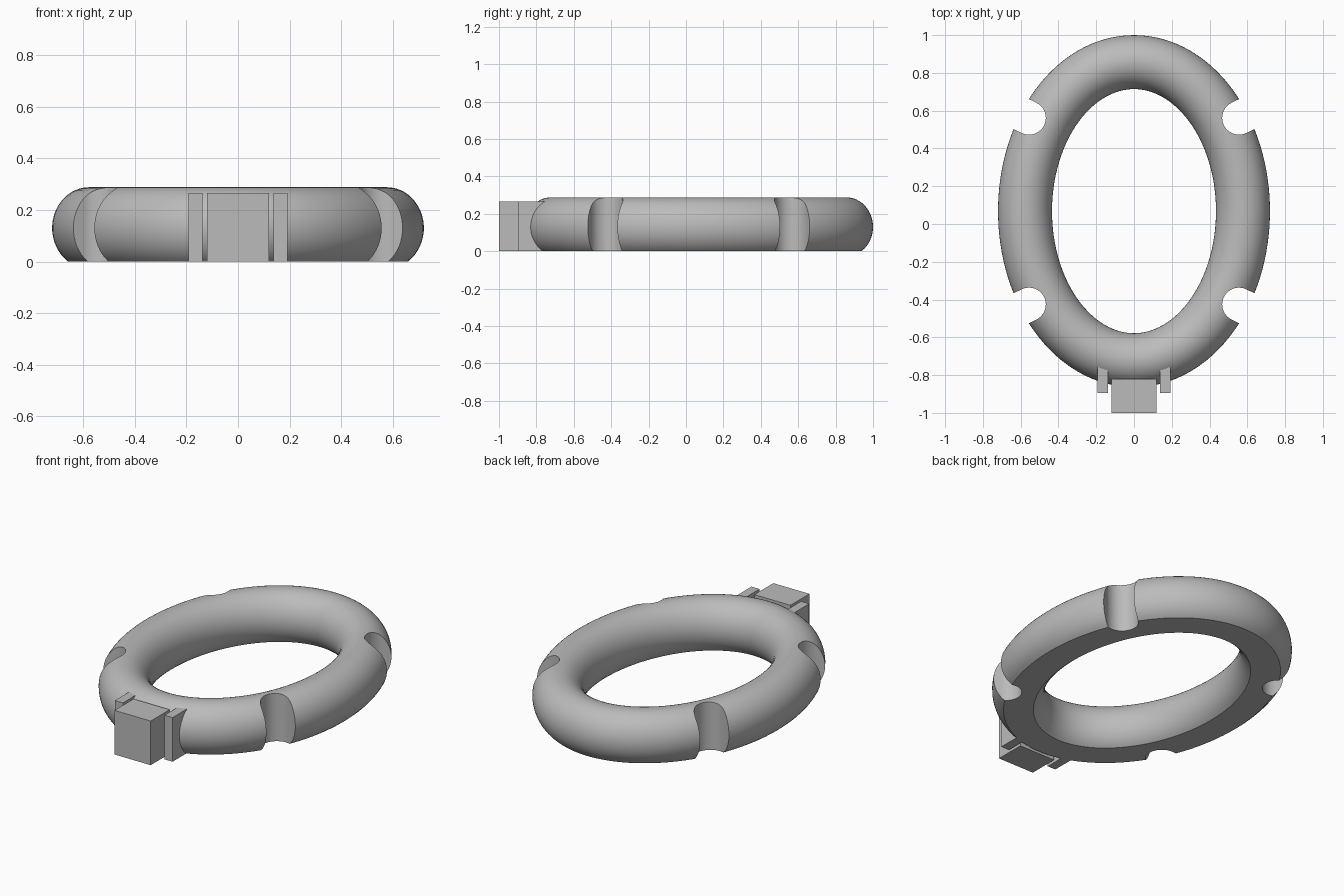
import bpy, bmesh
from math import sin, cos, pi, asin, radians, hypot
from mathutils import Vector

if "Cube" in bpy.data.objects:
    bpy.data.objects.remove(bpy.data.objects["Cube"])

CENTER_Y = 0.068          # ring centre along y
PATH_A, PATH_B = 0.577, 0.789   # semi-axes of the ring's centre line
TUBE_R, TUBE_RZ, TUBE_Z = 0.143, 0.158, 0.13

grey = bpy.data.materials.new("grey")
grey.use_nodes = True
colour = (0.5, 0.5, 0.5, 1)
grey.diffuse_color = colour
grey.node_tree.nodes["Principled BSDF"].inputs["Base Color"].default_value = colour


def add_object(name, bm):
    bmesh.ops.recalc_face_normals(bm, faces=bm.faces[:])
    mesh = bpy.data.meshes.new(name)
    bm.to_mesh(mesh)
    bm.free()
    mesh.materials.append(grey)
    obj = bpy.data.objects.new(name, mesh)
    bpy.context.collection.objects.link(obj)
    return obj


def box(name, x0, x1, y0, y1, z0, z1):
    bm = bmesh.new()
    bmesh.ops.create_cube(bm, size=1)
    for v in bm.verts:
        v.co = Vector(((x0 + x1) / 2 + v.co.x * (x1 - x0),
                       (y0 + y1) / 2 + v.co.y * (y1 - y0),
                       (z0 + z1) / 2 + v.co.z * (z1 - z0)))
    return add_object(name, bm)


def ring(steps=128, sides=40):
    """Round tube with a flat underside, swept along an ellipse."""
    start = -asin(TUBE_Z / TUBE_RZ)
    span = pi - 2 * start
    section = [(TUBE_R * cos(start + span * i / sides),
                max(0, TUBE_Z + TUBE_RZ * sin(start + span * i / sides)))
               for i in range(sides + 1)]
    bm = bmesh.new()
    loops = []
    for i in range(steps):
        t = 2 * pi * i / steps
        nx, ny = cos(t) / PATH_A, sin(t) / PATH_B
        length = hypot(nx, ny)
        loops.append([bm.verts.new((PATH_A * cos(t) + r * nx / length,
                                    CENTER_Y + PATH_B * sin(t) + r * ny / length, z))
                      for r, z in section])
    n = len(section)
    for i in range(steps):
        a, b = loops[i], loops[(i + 1) % steps]
        for j in range(n):
            k = (j + 1) % n
            bm.faces.new((a[j], b[j], b[k], a[k]))
    return add_object("ring", bm)


def slot_cutter(sx, sy, radius=0.089, steps=24):
    """Vertical slot with a round inner end, open to the outside."""
    angle = radians(26)
    outline = [(radius * cos(pi / 2 + pi * i / steps),
                radius * sin(pi / 2 + pi * i / steps)) for i in range(steps + 1)]
    outline += [(0.4, -radius), (0.4, radius)]
    bm = bmesh.new()
    verts = [bm.verts.new((sx * (0.556 + u * cos(angle) - v * sin(angle)),
                           CENTER_Y + sy * (0.494 + u * sin(angle) + v * cos(angle)),
                           -0.2)) for u, v in outline]
    face = bm.faces.new(verts)
    top = bmesh.ops.extrude_face_region(bm, geom=[face])["geom"]
    bmesh.ops.translate(bm, vec=(0, 0, 0.7),
                        verts=[g for g in top if isinstance(g, bmesh.types.BMVert)])
    cutter = add_object("slot_cutter", bm)
    cutter.hide_render = True
    return cutter


# Ring with four slots
body = ring()
bpy.context.view_layer.objects.active = body
body.select_set(True)
for sx in (-1, 1):
    for sy in (-1, 1):
        cutter = slot_cutter(sx, sy)
        mod = body.modifiers.new("slot", "BOOLEAN")
        mod.operation = "DIFFERENCE"
        mod.solver = "EXACT"
        mod.object = cutter
        bpy.ops.object.modifier_apply(modifier=mod.name)
        bpy.data.objects.remove(cutter)
bpy.ops.object.shade_smooth_by_angle(angle=radians(30))

# Front block and the thin fins beside it
box("front_block", -0.12, 0.12, -1, -0.82, 0, 0.265)
box("left_fin", 0.138, 0.192, -0.895, -0.74, 0, 0.265)
box("right_fin", -0.192, -0.138, -0.895, -0.74, 0, 0.265)
